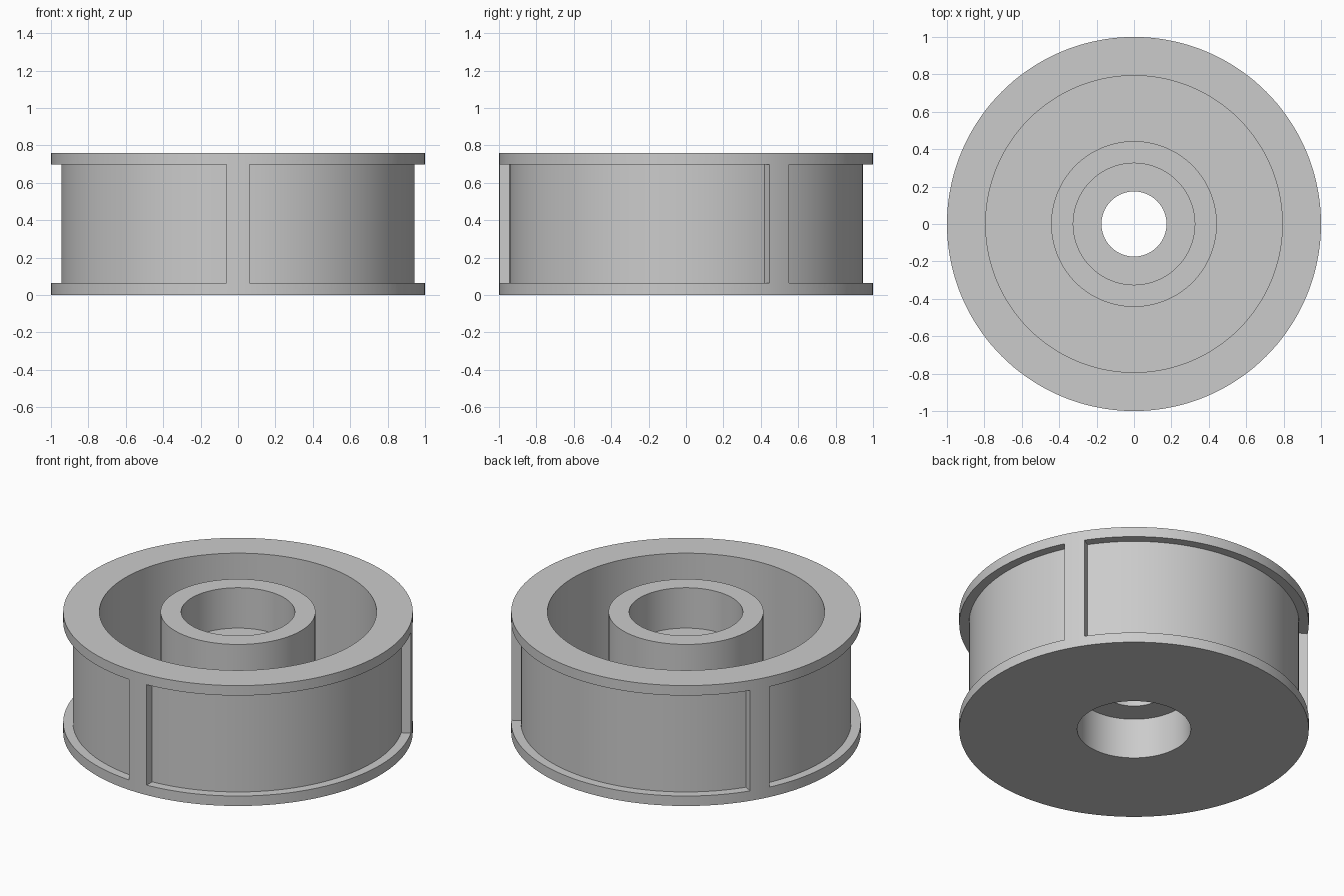
import bpy
import bmesh
from math import asin, cos, sin, pi, radians

if "Cube" in bpy.data.objects:
    bpy.data.objects.remove(bpy.data.objects["Cube"], do_unlink=True)

HEIGHT, FLANGE = 0.76, 0.063
OUTER_R, GROOVE_R, RIB_HALF = 1.0, 0.945, 0.061
SEGMENTS = 144

grey = bpy.data.materials.new("plain grey")
grey.use_nodes = True
colour = (0.6, 0.6, 0.6, 1)
grey.diffuse_color = colour
grey.node_tree.nodes["Principled BSDF"].inputs["Base Color"].default_value = colour


def make_object(name, bm):
    bmesh.ops.recalc_face_normals(bm, faces=bm.faces)
    mesh = bpy.data.meshes.new(name)
    bm.to_mesh(mesh)
    bm.free()
    mesh.materials.append(grey)
    obj = bpy.data.objects.new(name, mesh)
    bpy.context.collection.objects.link(obj)
    return obj


def lathe(name, profile):
    """Turn a closed (radius, z) profile around the z axis."""
    bm = bmesh.new()
    rings = []
    for i in range(SEGMENTS):
        a = 2 * pi * i / SEGMENTS
        rings.append([bm.verts.new((r * cos(a), r * sin(a), z)) for r, z in profile])
    for i, ring in enumerate(rings):
        following = rings[(i + 1) % SEGMENTS]
        for j in range(len(profile)):
            k = (j + 1) % len(profile)
            bm.faces.new((ring[j], following[j], following[k], ring[k]))
    return make_object(name, bm)


def groove_cutter(name, start, end, steps=48):
    """Curved block between two ribs, with ends parallel to the rib sides."""
    bm = bmesh.new()
    sections = []
    for i in range(steps + 1):
        section = []
        for r, z in ((GROOVE_R, FLANGE), (1.1, FLANGE),
                     (1.1, HEIGHT - FLANGE), (GROOVE_R, HEIGHT - FLANGE)):
            inset = asin(RIB_HALF / r)
            a = start + inset + (end - start - 2 * inset) * i / steps
            section.append(bm.verts.new((r * cos(a), r * sin(a), z)))
        sections.append(section)
    for s, t in zip(sections, sections[1:]):
        for j in range(4):
            k = (j + 1) % 4
            bm.faces.new((s[j], t[j], t[k], s[k]))
    bm.faces.new(sections[0])
    bm.faces.new(sections[-1])
    return make_object(name, bm)


# Wheel body: rim, cavity, hub, and a bearing seat on each side of the bore
seat = 0.255
wheel = lathe("wheel_body", [
    (0.325, 0), (OUTER_R, 0), (OUTER_R, HEIGHT), (0.793, HEIGHT),
    (0.793, FLANGE), (0.443, FLANGE), (0.443, HEIGHT), (0.325, HEIGHT),
    (0.325, HEIGHT - seat), (0.174, HEIGHT - seat), (0.174, seat), (0.325, seat),
])

# Three grooves around the rim, leaving ribs at the front and both rear sides
bpy.context.view_layer.objects.active = wheel
wheel.select_set(True)
for i in range(3):
    start = radians(-90 + 120 * i)
    cutter = groove_cutter("groove_cutter", start, start + radians(120))
    cutter.hide_render = True
    cut = wheel.modifiers.new("groove", 'BOOLEAN')
    cut.operation = 'DIFFERENCE'
    cut.solver = 'EXACT'
    cut.object = cutter
    bpy.ops.object.modifier_apply(modifier=cut.name)
    bpy.data.objects.remove(cutter, do_unlink=True)

bpy.ops.object.shade_smooth_by_angle(angle=radians(30))
